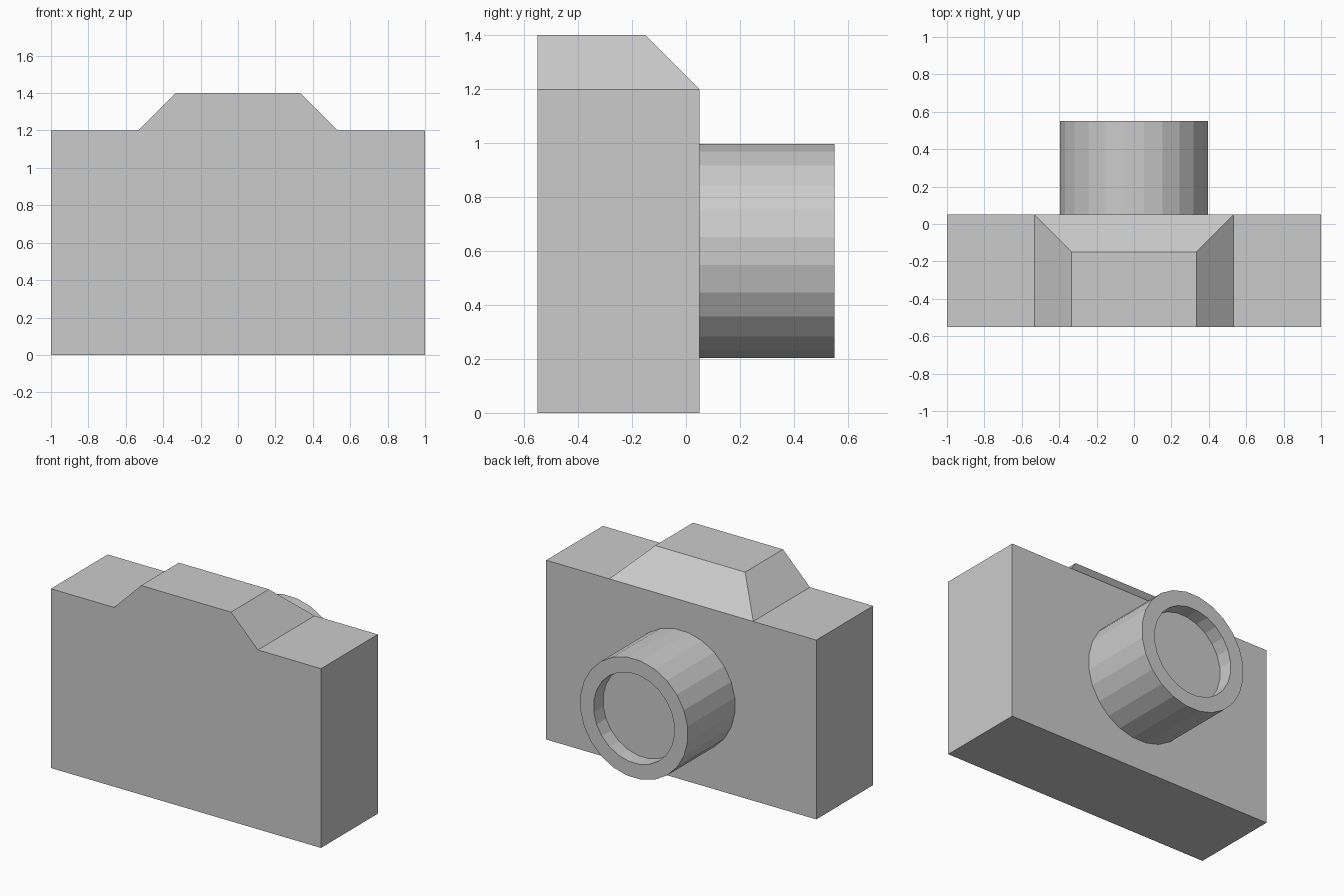
import bpy, bmesh
from math import sin, cos, pi

if "Cube" in bpy.data.objects:
    bpy.data.objects.remove(bpy.data.objects["Cube"])


def finish(bm, name):
    bmesh.ops.recalc_face_normals(bm, faces=bm.faces)
    mesh = bpy.data.meshes.new(name)
    bm.to_mesh(mesh)
    bm.free()
    obj = bpy.data.objects.new(name, mesh)
    bpy.context.collection.objects.link(obj)
    return obj


def bridge(bm, a, b):
    n = len(a)
    return [bm.faces.new((a[i], a[(i + 1) % n], b[(i + 1) % n], b[i])) for i in range(n)]


# Camera body: stepped outline, with the viewfinder hump sloping back on the lens side
BACK, FRONT, SLOPE = -0.55, 0.05, 0.2
half = [(1, 0), (1, 1.2), (0.533, 1.2), (0.333, 1.4)]
outline = half + [(-x, z) for x, z in reversed(half)]
bm = bmesh.new()
back = [bm.verts.new((x, BACK, z)) for x, z in outline]
front = [bm.verts.new((x, FRONT - (SLOPE if z > 1.3 else 0), z)) for x, z in outline]
bridge(bm, back, front)
bm.faces.new(back)
bm.faces.new(front[:3] + front[5:])   # flat lens-side panel
bm.faces.new(front[2:6])              # sloped hump face
finish(bm, "camera_body")

# Lens barrel: 24-sided rings along y, with a shallow recess for the glass
SIDES, CENTRE_Z = 24, 0.6
bm = bmesh.new()
rings = []
for r, y in [(0.4, 0.03), (0.4, 0.55), (0.3, 0.55), (0.3, 0.45)]:
    angles = [2 * pi * (i + 0.5) / SIDES for i in range(SIDES)]
    rings.append([bm.verts.new((r * cos(a), y, CENTRE_Z + r * sin(a))) for a in angles])
for a, b in zip(rings, rings[1:]):
    bridge(bm, a, b)
bm.faces.new(rings[0])
bm.faces.new(rings[-1])
finish(bm, "lens_barrel")
